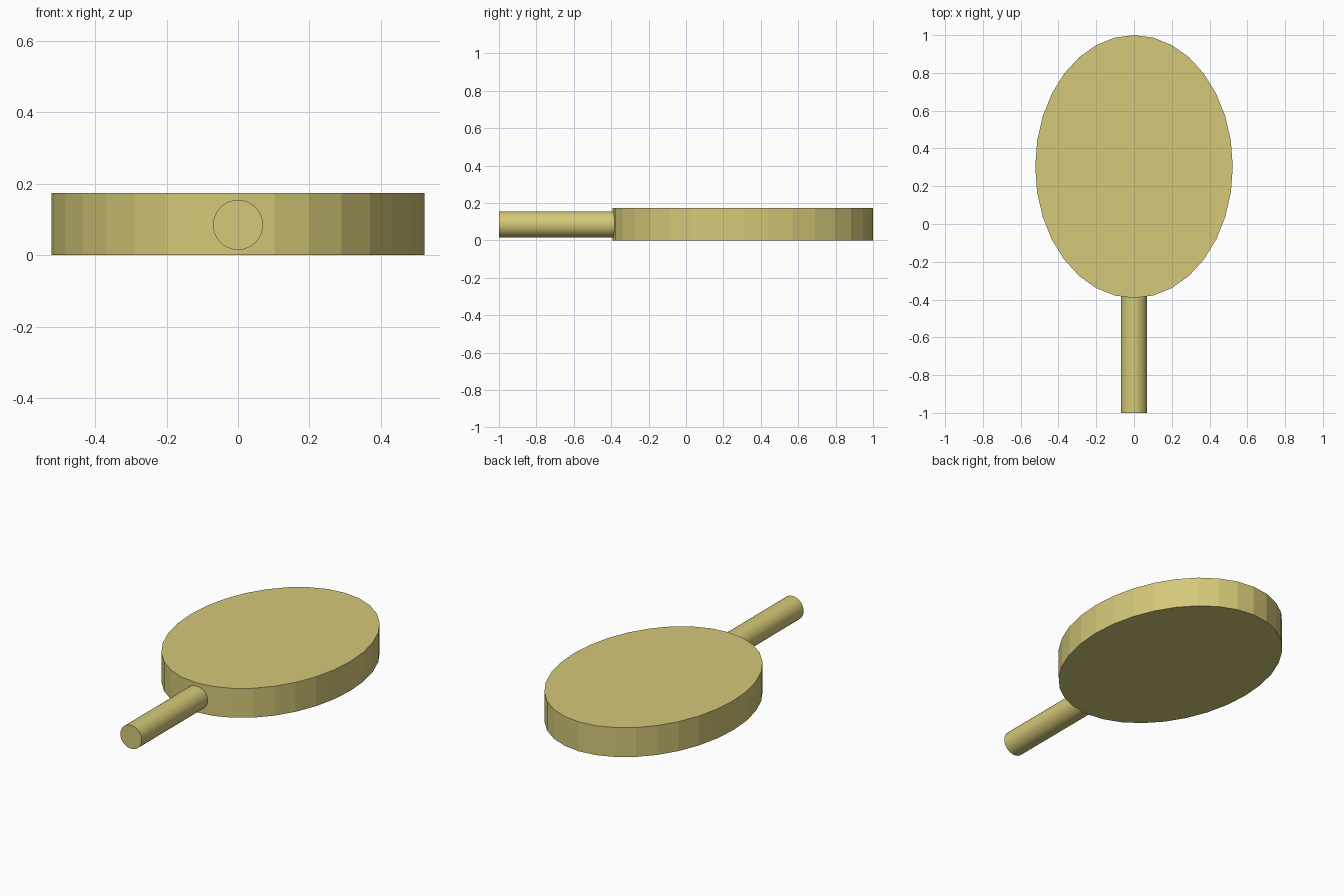
import bpy
import math

if "Cube" in bpy.data.objects:
    bpy.data.objects.remove(bpy.data.objects["Cube"])

# Shared straw-yellow colour
straw = bpy.data.materials.new("straw_yellow")
straw.diffuse_color = (0.66, 0.58, 0.19, 1.0)
straw.use_nodes = True
straw.node_tree.nodes["Principled BSDF"].inputs["Base Color"].default_value = straw.diffuse_color


def cylinder(name, sides, location, scale, rotation=(0, 0, 0)):
    """Unit cylinder (radius 1, depth 1) scaled to size, with the scale applied."""
    bpy.ops.mesh.primitive_cylinder_add(vertices=sides, radius=1, depth=1,
                                        location=location, rotation=rotation)
    part = bpy.context.object
    part.name = name
    part.scale = scale
    bpy.ops.object.transform_apply(location=False, rotation=True, scale=True)
    part.data.materials.append(straw)
    return part


# Flat-faceted oval paddle head
cylinder("paddle_head", 32, (0, 0.304, 0.087), (0.523, 0.696, 0.174))

# Smooth round handle, its inner end tucked into the head
y_start, y_end = -1.0, -0.37
handle = cylinder("handle", 32, (0, (y_start + y_end) / 2, 0.085),
                  (0.07, 0.07, y_end - y_start), (math.radians(90), 0, 0))
bpy.ops.object.shade_smooth_by_angle(angle=math.radians(30))
